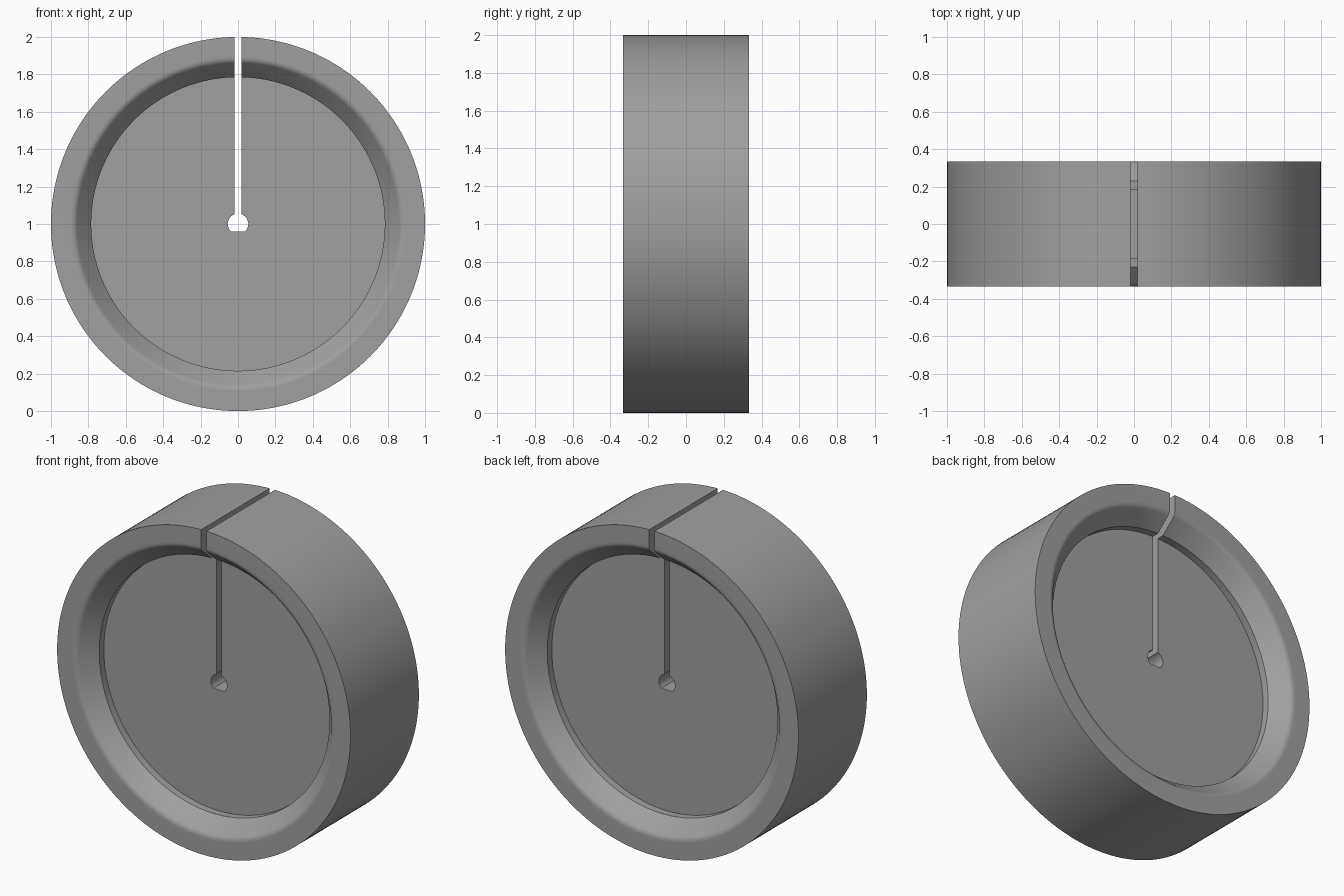
import bpy, bmesh, math

if "Cube" in bpy.data.objects:
    bpy.data.objects.remove(bpy.data.objects["Cube"])

SEG = 160      # sides around the wheel
HALF = 0.333   # half width of the rim
CZ = 1.0       # height of the wheel axis

grey = bpy.data.materials.new("mid grey")
grey.diffuse_color = (0.35, 0.35, 0.35, 1)
grey.use_nodes = True
grey.node_tree.nodes["Principled BSDF"].inputs["Base Color"].default_value = grey.diffuse_color


def new_object(name, bm):
    bmesh.ops.recalc_face_normals(bm, faces=bm.faces[:])
    mesh = bpy.data.meshes.new(name)
    bm.to_mesh(mesh)
    bm.free()
    mesh.materials.append(grey)
    obj = bpy.data.objects.new(name, mesh)
    bpy.context.collection.objects.link(obj)
    return obj


def front_profile():
    """(radius, depth) points from the web edge out to the rim edge."""
    pts = [(0.785, 0.185), (0.785, 0.23)]
    # rounded corner between the sloped lip and the flat rim face
    a, c, b = (0.860, 0.3175), (0.8733, 0.333), (0.895, 0.333)
    n = 7
    for i in range(n + 1):
        t = i / n
        pts.append(tuple((1 - t) ** 2 * a[k] + 2 * t * (1 - t) * c[k] + t * t * b[k]
                         for k in range(2)))
    return pts + [(1.0, HALF)]


def make_wheel():
    """Lathe the mirrored profile around y and cap both web faces."""
    half = front_profile()
    profile = [(r, -d) for r, d in half] + [(r, d) for r, d in reversed(half)]
    bm = bmesh.new()
    rings = []
    for r, y in profile:
        rings.append([bm.verts.new((r * math.sin(2 * math.pi * i / SEG), y,
                                    CZ + r * math.cos(2 * math.pi * i / SEG)))
                      for i in range(SEG)])
    for lo, hi in zip(rings, rings[1:]):
        for i in range(SEG):
            j = (i + 1) % SEG
            bm.faces.new((lo[i], lo[j], hi[j], hi[i]))
    bm.faces.new(rings[0])
    bm.faces.new(rings[-1])
    return new_object("wheel", bm)


def make_keyhole():
    """D-shaped centre hole joined to a narrow slot through the top."""
    slot, rad, flat = 0.018, 0.055, -0.04
    a0, a1 = math.acos(slot / rad), math.asin(flat / rad)
    right = [(slot, 1.2)]
    for i in range(17):
        a = a0 + (a1 - a0) * i / 16
        right.append((rad * math.cos(a), rad * math.sin(a)))
    outline = right + [(-x, z) for x, z in reversed(right)]
    bm = bmesh.new()
    face = bm.faces.new([bm.verts.new((x, -0.5, CZ + z)) for x, z in outline])
    ext = bmesh.ops.extrude_face_region(bm, geom=[face], use_keep_orig=True)
    for v in ext["geom"]:
        if isinstance(v, bmesh.types.BMVert):
            v.co.y = 0.5
    return new_object("keyhole_cutter", bm)


wheel = make_wheel()
cutter = make_keyhole()

# cut the keyhole slot
mod = wheel.modifiers.new("keyhole", 'BOOLEAN')
mod.operation = 'DIFFERENCE'
mod.solver = 'EXACT'
mod.object = cutter
bpy.context.view_layer.objects.active = wheel
wheel.select_set(True)
bpy.ops.object.modifier_apply(modifier=mod.name)
bpy.data.objects.remove(cutter)

# smooth round surfaces, crisp edges
bpy.ops.object.shade_smooth_by_angle(angle=math.radians(30))
